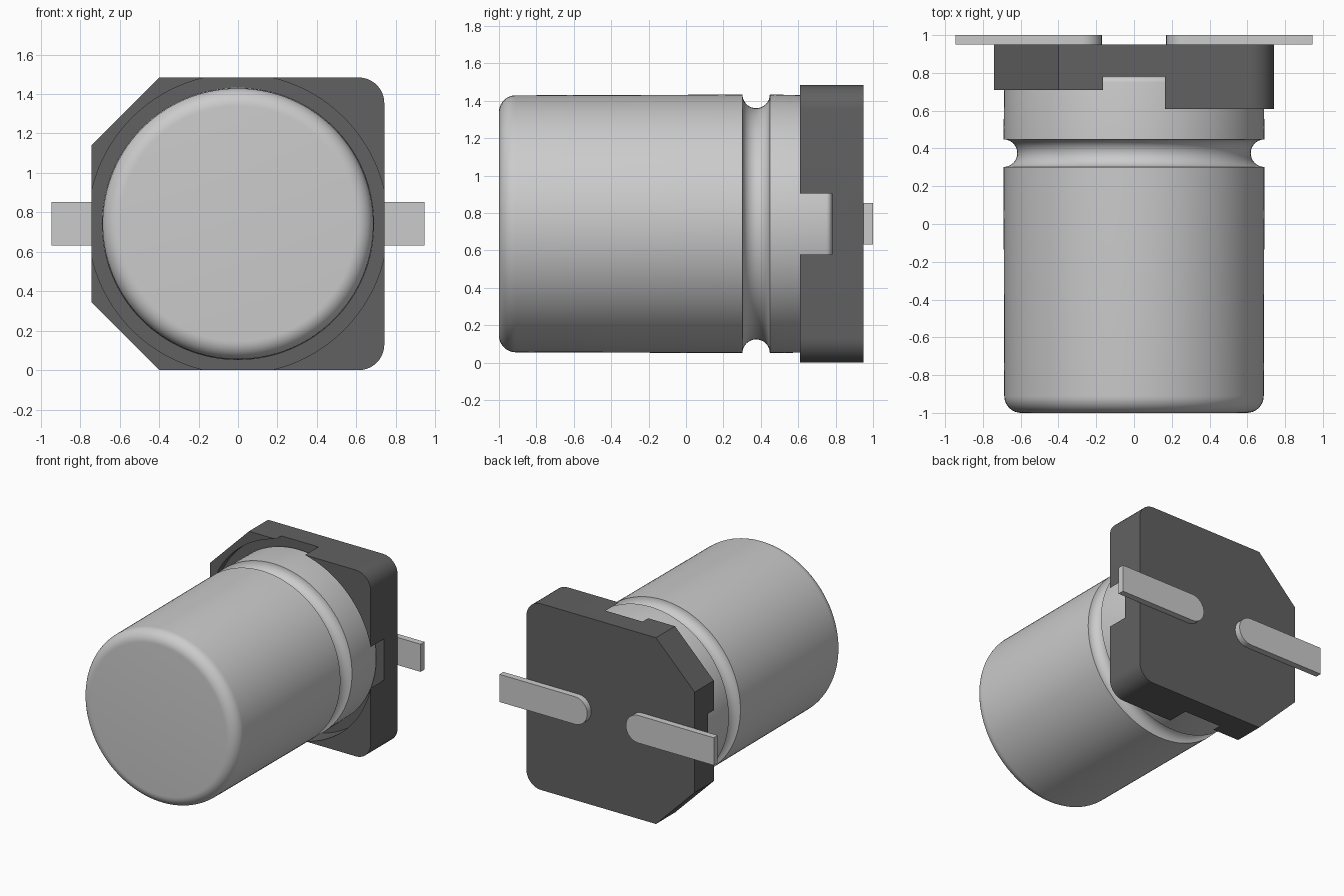
import bpy, bmesh
from math import sin, cos, pi, radians

if "Cube" in bpy.data.objects:
    bpy.data.objects.remove(bpy.data.objects["Cube"])

CZ = 0.742          # height of the can axis
HALF = 0.742        # half width of the base


def finish(name, bm, mat=None):
    bmesh.ops.recalc_face_normals(bm, faces=bm.faces)
    me = bpy.data.meshes.new(name)
    bm.to_mesh(me)
    bm.free()
    ob = bpy.data.objects.new(name, me)
    bpy.context.collection.objects.link(ob)
    if mat:
        me.materials.append(mat)
    return ob


def arc(cx, cy, r, a0, a1, n):
    """Points on an arc, angles in degrees."""
    return [(cx + r * cos(radians(a0 + (a1 - a0) * i / n)),
             cy + r * sin(radians(a0 + (a1 - a0) * i / n))) for i in range(n + 1)]


def prism(name, outline, y0, y1, mat=None):
    """Extrude an x-z outline (z relative to the can axis) along y."""
    bm = bmesh.new()
    face = bm.faces.new([bm.verts.new((x, y0, z + CZ)) for x, z in outline])
    new = bmesh.ops.extrude_face_region(bm, geom=[face])["geom"]
    bmesh.ops.translate(bm, vec=(0, y1 - y0, 0),
                        verts=[v for v in new if isinstance(v, bmesh.types.BMVert)])
    return finish(name, bm, mat)


def lathe(name, profile, steps, mat=None):
    """Revolve (y, radius) points about the can axis, ends on the axis."""
    bm = bmesh.new()
    rings = [[bm.verts.new((r * cos(2 * pi * i / steps), y, CZ + r * sin(2 * pi * i / steps)))
              for i in range(steps)] for y, r in profile]
    for a, b in zip(rings, rings[1:]):
        for i in range(steps):
            j = (i + 1) % steps
            bm.faces.new((a[i], a[j], b[j], b[i]))
    bm.faces.new(rings[0])
    bm.faces.new(rings[-1])
    return finish(name, bm, mat)


def smooth(ob):
    bpy.ops.object.select_all(action='DESELECT')
    ob.select_set(True)
    bpy.context.view_layer.objects.active = ob
    bpy.ops.object.shade_smooth_by_angle(angle=radians(30))


def cut(ob, cutter):
    mod = ob.modifiers.new("cut", 'BOOLEAN')
    mod.operation = 'DIFFERENCE'
    mod.solver = 'EXACT'
    mod.object = cutter
    bpy.context.view_layer.objects.active = ob
    bpy.ops.object.modifier_apply(modifier=mod.name)
    bpy.data.objects.remove(cutter)


dark = bpy.data.materials.new("dark_plastic")
dark.diffuse_color = (0.12, 0.12, 0.12, 1)
dark.use_nodes = True
dark.node_tree.nodes["Principled BSDF"].inputs["Base Color"].default_value = dark.diffuse_color

# Can: rounded front rim, crimp groove, small rounded rear rim
R, F, B = 0.687, 0.09, 0.03
profile = (arc(-1 + F, R - F, F, 180, 90, 10)
           + arc(0.375, R + 0.004, 0.073, 180, 360, 16)
           + arc(0.78 - B, R - B, B, 90, 0, 5))
can = lathe("can", profile, 128)
smooth(can)

# Base: two chamfered corners on the left, two rounded corners on the right
C, K = 0.13, 0.40
outline = ([(-HALF, -K), (-K, -HALF)]
           + arc(HALF - C, -HALF + C, C, -90, 0, 10)
           + arc(HALF - C, HALF - C, C, 0, 90, 10)
           + [(-K, HALF), (-HALF, K)])
base = prism("base", outline, 0.61, 0.95, dark)

# Round seat for the can, which also opens the middle of every side
cut(base, prism("seat_cutter", arc(0, 0, 0.76, 0, 360 - 360 / 128, 127), 0.5, 0.78))
# The chamfered-side corner posts are lower
cut(base, prism("step_cutter", [(-1, -1), (0, -1), (0, 1), (-1, 1)], 0.5, 0.71))
smooth(base)

# Leads: flat strips with rounded inner ends
W = 0.11
for side, label in ((1, "right"), (-1, "left")):
    strip = arc(0.17 + W, 0, W, 90, 270, 16) + [(0.945, -W), (0.945, W)]
    lead = prism(label + "_lead", [(side * x, z) for x, z in strip], 0.95, 1.0)
    smooth(lead)
